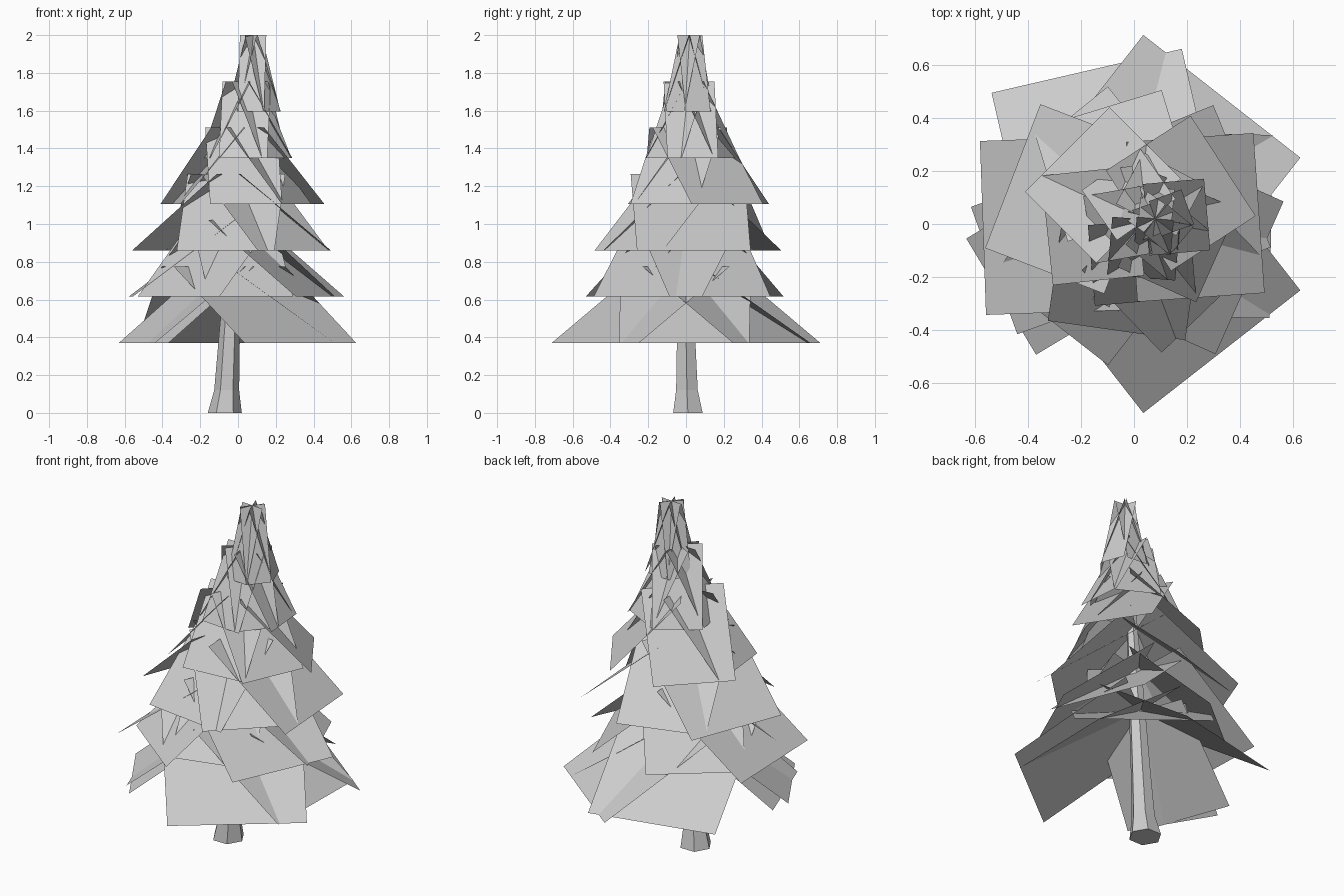
import bpy, bmesh
from math import cos, sin, radians, pi
from mathutils import Vector

old = bpy.data.objects.get("Cube")
if old:
    bpy.data.objects.remove(old)

GREY = (0.6, 0.6, 0.6, 1)
mat = bpy.data.materials.new("pale grey")
mat.use_nodes = True
mat.diffuse_color = GREY
mat.node_tree.nodes["Principled BSDF"].inputs["Base Color"].default_value = GREY


def finish(bm, name):
    mesh = bpy.data.meshes.new(name)
    bm.to_mesh(mesh)
    bm.free()
    mesh.materials.append(mat)
    bpy.context.collection.objects.link(bpy.data.objects.new(name, mesh))


# Leaning six-sided trunk: rings of (x, y, z, radius) bridged together
def build_trunk(rings, sides=6):
    bm = bmesh.new()
    loops = []
    for x, y, z, r in rings:
        loops.append([bm.verts.new((x + r * cos(2 * pi * k / sides),
                                    y + r * sin(2 * pi * k / sides), z))
                      for k in range(sides)])
    for low, high in zip(loops, loops[1:]):
        for k in range(sides):
            n = (k + 1) % sides
            bm.faces.new((low[k], low[n], high[n], high[k]))
    bm.faces.new(loops[0][::-1])
    bm.faces.new(loops[-1])
    finish(bm, "trunk")


build_trunk([(-.07, .01, 0, .09), (-.06, .005, .12, .066),
             (-.045, 0, .42, .055), (-.02, 0, .8, .045), (.08, .02, 1.95, .01)])


# A tier of flat rectangular boughs, each hung by its top edge from the trunk axis
DROP = .405


def build_tier(index, reach, width, boughs):
    bm = bmesh.new()
    axis = Vector((-.045 + .014 * index + .0022 * index ** 2, .004 * index, 0))
    low = .37 + .245 * index
    for angle, long, wide in boughs:
        a = radians(angle)
        out = Vector((cos(a), sin(a), 0)) * reach * long
        side = Vector((-sin(a), cos(a), 0)) * width * wide / 2
        top, bottom = Vector((0, 0, low + DROP)), Vector((0, 0, low))
        bm.faces.new([bm.verts.new(axis + p) for p in (
            out - side + bottom, out + side + bottom, side + top, -side + top)])
    finish(bm, "bough_tier_%d" % (index + 1))


# (reach, width, [(direction in degrees, length, breadth)]) from the bottom tier upward
TIERS = [
    (.61, .75, [(-52, 1, 1), (-1, .92, .92), (52, 1, 1), (103, .97, .98),
                (211, .87, .68), (200, .84, .68)]),
    (.54, .655, [(182, 1, 1), (232, .86, .84), (336, .94, .96), (22, .87, .88),
                 (129, .82, .82), (285, .7, .7)]),
    (.48, .58, [(159, 1, 1), (4, 1, 1.04), (262, .86, .9), (314, .9, .9), (107, .92, .87)]),
    (.38, .45, [(33, 1, 1), (135, 1, 1), (186, .91, .92), (275, .8, .85), (336, .85, .85)]),
    (.23, .27, [(5, 1, 1), (62, .95, .95), (125, 1, 1), (190, .95, .95),
                (265, .95, .95), (320, .9, .9)]),
    (.13, .14, [(20, 1, 1), (85, .9, .9), (145, .95, .95), (200, .85, .85),
                (265, 1, 1), (320, 1, 1)]),
]
for i, (reach, width, boughs) in enumerate(TIERS):
    build_tier(i, reach, width, boughs)
